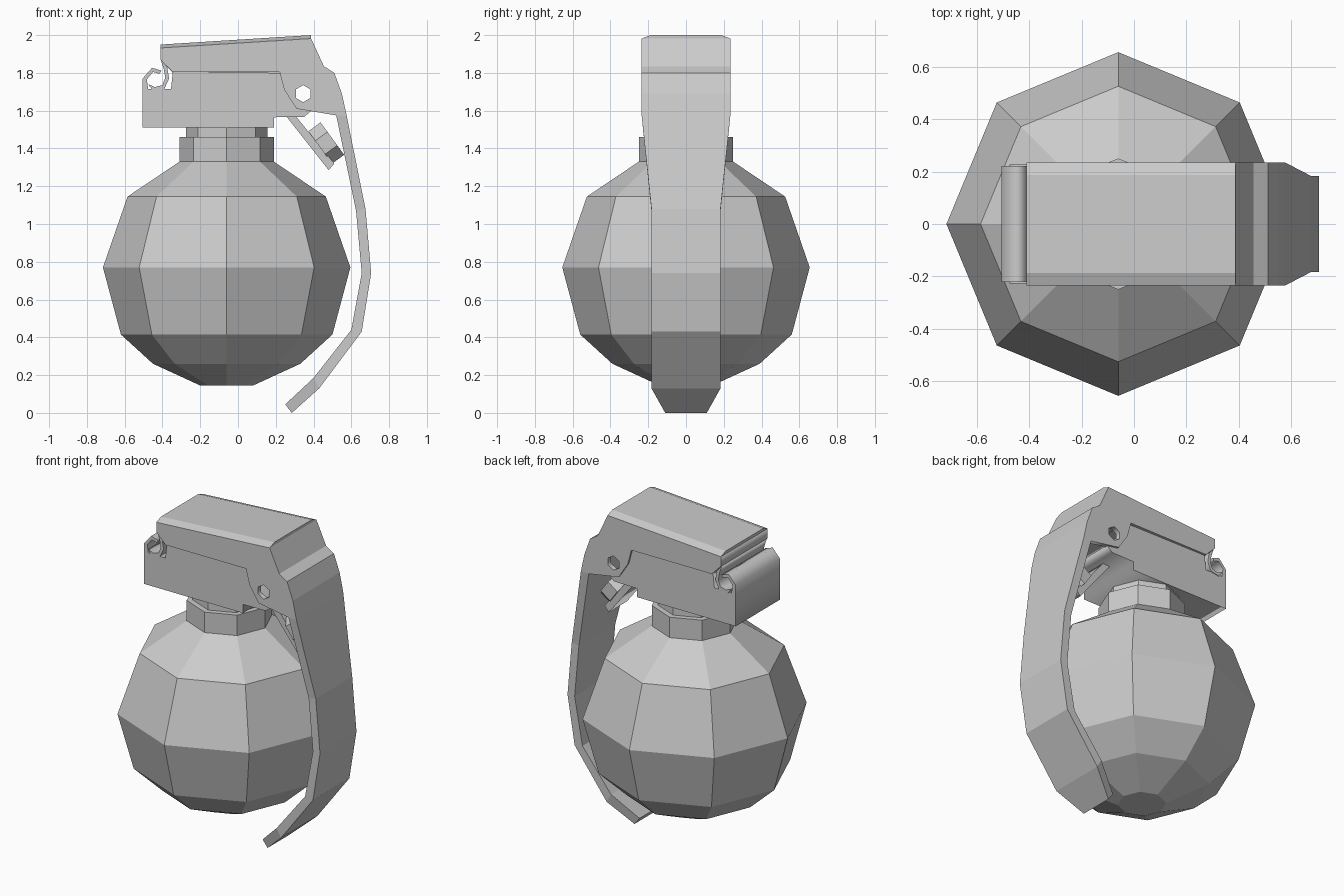
import bpy, bmesh, math
from mathutils import Matrix, Vector

cube = bpy.data.objects.get("Cube")
if cube:
    bpy.data.objects.remove(cube, do_unlink=True)

metal = bpy.data.materials.new("grey_metal")
grey = (0.6, 0.6, 0.6, 1)
metal.use_nodes = True
metal.diffuse_color = grey
bsdf = next(n for n in metal.node_tree.nodes if n.type == 'BSDF_PRINCIPLED')
bsdf.inputs["Base Color"].default_value = grey

AXIS_X = -0.06


def finish(name, bm):
    """Turn a bmesh into a flat-shaded object."""
    bmesh.ops.remove_doubles(bm, verts=bm.verts, dist=0.0005)
    bmesh.ops.recalc_face_normals(bm, faces=bm.faces)
    mesh = bpy.data.meshes.new(name)
    bm.to_mesh(mesh)
    bm.free()
    mesh.materials.append(metal)
    obj = bpy.data.objects.new(name, mesh)
    bpy.context.collection.objects.link(obj)
    return obj


def loft(name, rings):
    """Skin a stack of equal-length rings and cap both ends."""
    bm = bmesh.new()
    loops = [[bm.verts.new(p) for p in ring] for ring in rings]
    for a, b in zip(loops, loops[1:]):
        for i in range(len(a)):
            j = (i + 1) % len(a)
            bm.faces.new((a[i], a[j], b[j], b[i]))
    bm.faces.new(loops[0])
    bm.faces.new(loops[-1])
    return finish(name, bm)


def turned(name, profile):
    """Eight-sided turned solid from (radius, height) pairs."""
    return loft(name, [[(AXIS_X + r * math.cos(k * math.pi / 4),
                         r * math.sin(k * math.pi / 4), z) for k in range(8)]
                       for r, z in profile])


def plate(name, outlines, half, y=0):
    """Extrude an x-z outline along y; further outlines are holes."""
    curve = bpy.data.curves.new(name + "_outline", 'CURVE')
    curve.dimensions = '2D'
    curve.fill_mode = 'BOTH'
    curve.extrude = half
    for points in outlines:
        spline = curve.splines.new('POLY')
        spline.points.add(len(points) - 1)
        for p, (x, z) in zip(spline.points, points):
            p.co = (x, z, 0, 1)
        spline.use_cyclic_u = True
    temp = bpy.data.objects.new(name + "_outline", curve)
    bpy.context.collection.objects.link(temp)
    deps = bpy.context.evaluated_depsgraph_get()
    mesh = bpy.data.meshes.new_from_object(temp.evaluated_get(deps))
    bm = bmesh.new()
    bm.from_mesh(mesh)
    bpy.data.objects.remove(temp, do_unlink=True)
    bpy.data.curves.remove(curve)
    bpy.data.meshes.remove(mesh)
    bm.transform(Matrix.Translation((0, y, 0)) @ Matrix.Rotation(math.pi / 2, 4, 'X'))
    return finish(name, bm)


# Faceted round body and stepped neck
turned("body", [(0.14, 0.145), (0.39, 0.26), (0.56, 0.415), (0.655, 0.77),
                (0.525, 1.145), (0.25, 1.33)])
turned("neck_collar", [(0.25, 1.32), (0.25, 1.46)])
turned("neck_top", [(0.215, 1.45), (0.215, 1.52)])

# Head block with a hinge hook at its left end and a foot at its right end
plate("head", [[(-0.505, 1.51), (0.19, 1.51), (0.19, 1.565), (0.35, 1.567),
                (0.39, 1.6), (0.30, 1.63), (0.25, 1.80), (-0.345, 1.805),
                (-0.355, 1.714), (-0.475, 1.714), (-0.483, 1.765),
                (-0.45, 1.805), (-0.415, 1.795), (-0.405, 1.812),
                (-0.455, 1.827), (-0.505, 1.77)]], 0.222)

# Curled lip of the lever inside the hinge hook
plate("hinge_lip", [[(-0.41, 1.87), (-0.375, 1.83), (-0.365, 1.77), (-0.39, 1.715),
                     (-0.45, 1.705), (-0.475, 1.74), (-0.44, 1.725),
                     (-0.40, 1.735), (-0.385, 1.775), (-0.393, 1.82)]], 0.226)

# Lever top with chamfered long edges
loft("lever_top", [[(x, -0.235, z - 0.018), (x, -0.187, z), (x, 0.187, z),
                    (x, 0.235, z - 0.018)] for x, z in ((-0.41, 1.95), (0.387, 2.0))])
plate("lever_core", [[(-0.41, 1.932), (0.385, 1.98), (0.43, 1.82), (0.25, 1.8),
                      (-0.345, 1.8), (-0.41, 1.87)]], 0.21)

# Lever side plates, each with a six-sided pin hole
hole = [(0.345 + 0.045 * math.sin(k * math.pi / 3),
         1.69 + 0.045 * math.cos(k * math.pi / 3)) for k in range(6)]
side = [(-0.41, 1.932), (0.345, 1.979), (0.415, 1.81), (0.47, 1.775), (0.50, 1.69),
        (0.52, 1.575), (0.31, 1.61), (0.245, 1.71), (0.22, 1.805), (-0.345, 1.805),
        (-0.41, 1.87)]
for label, sign in (("left", 1), ("right", -1)):
    # the plate facing +y is the rear one, -y the front one
    plate("lever_side_" + ("rear" if sign > 0 else "front"), [side, hole],
          0.015, sign * 0.22)

# Long bent lever strap: outer x, z, inner x, z, half width
strap = [(0.387, 1.982, 0.345, 1.979, 0.235), (0.455, 1.835, 0.415, 1.81, 0.235),
         (0.51, 1.80, 0.47, 1.775, 0.235), (0.55, 1.69, 0.50, 1.69, 0.235),
         (0.575, 1.575, 0.52, 1.575, 0.235), (0.675, 1.08, 0.625, 1.07, 0.183),
         (0.705, 0.74, 0.655, 0.74, 0.183), (0.655, 0.43, 0.60, 0.44, 0.183),
         (0.43, 0.13, 0.40, 0.185, 0.183), (0.285, 0.0, 0.25, 0.045, 0.11)]
loft("lever_strap", [[(xo, -w, zo), (xo, w, zo), (xi, w, zi), (xi, -w, zi)]
                     for xo, zo, xi, zi, w in strap])

# Striker arm and its eight-sided hammer
plate("striker_arm", [[(0.22, 1.615), (0.27, 1.615), (0.51, 1.32), (0.48, 1.285)]], 0.09)
along = Vector((0.59, 0, -0.81)).normalized()
across = Vector((0, 1, 0))
normal = Vector((0.81, 0, 0.59)).normalized()
centre = Vector((0.435, 0, 1.405))
loft("striker_hammer", [[centre + normal * d + 0.115 * (
    along * math.cos((k + 0.5) * math.pi / 4) + across * math.sin((k + 0.5) * math.pi / 4))
    for k in range(8)] for d in (0, 0.08)])
